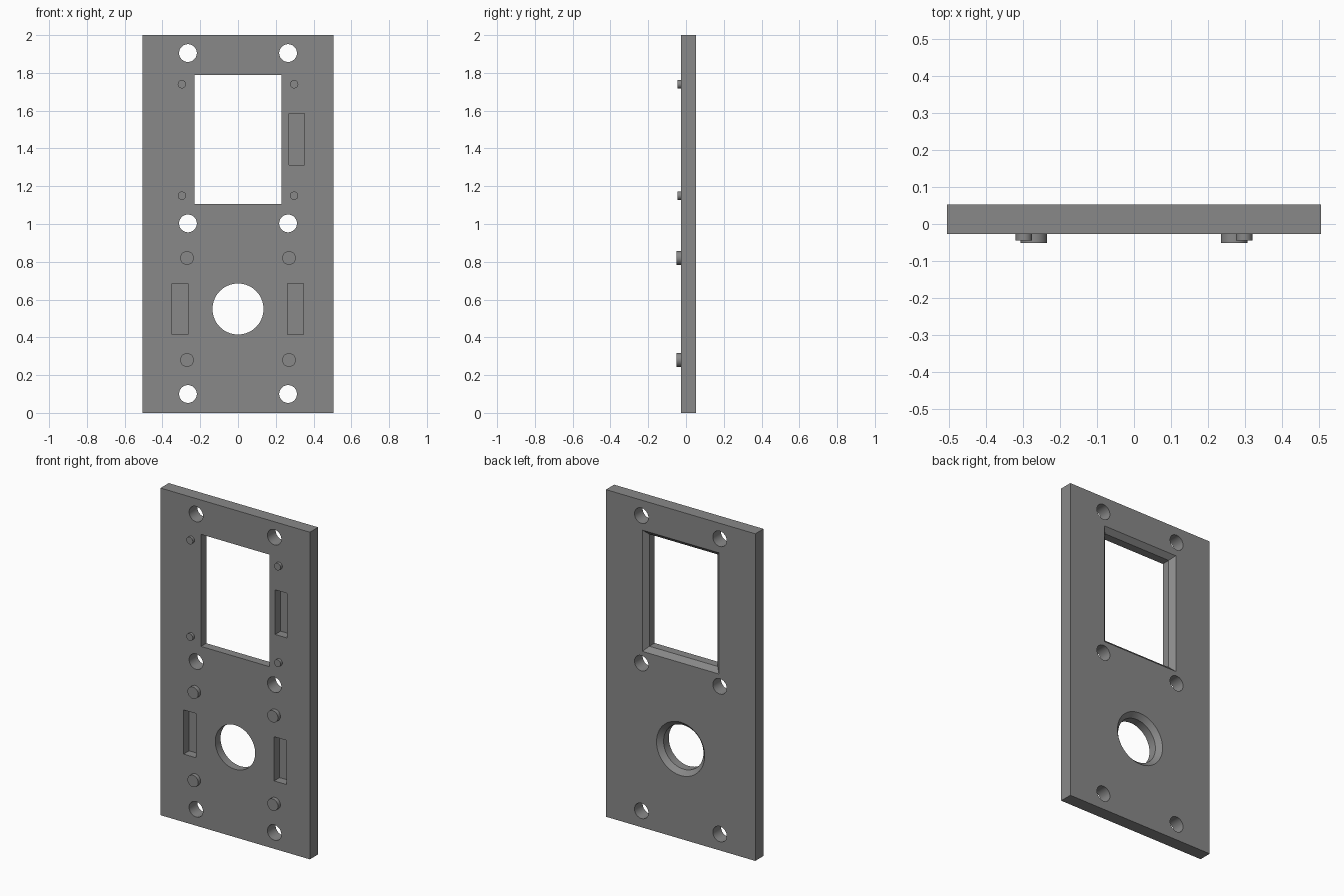
import bpy, bmesh, math
from mathutils import Matrix

if "Cube" in bpy.data.objects:
    bpy.data.objects.remove(bpy.data.objects["Cube"])

FRONT, BACK = -0.027, 0.052   # plate faces along y
BEVEL = 0.028                 # flare of the openings at the back
POCKET = 0.053                # depth of the blind slots

grey = bpy.data.materials.new("grey plastic")
grey.diffuse_color = (0.25, 0.25, 0.25, 1)
grey.use_nodes = True
grey.node_tree.nodes["Principled BSDF"].inputs["Base Color"].default_value = grey.diffuse_color


def make(name, bm):
    bmesh.ops.recalc_face_normals(bm, faces=bm.faces[:])
    mesh = bpy.data.meshes.new(name)
    bm.to_mesh(mesh)
    bm.free()
    mesh.materials.append(grey)
    ob = bpy.data.objects.new(name, mesh)
    bpy.context.collection.objects.link(ob)
    return ob


def rectangle(x0, x1, z0, z1, grow=0):
    return [(x0 - grow, z0 - grow), (x1 + grow, z0 - grow),
            (x1 + grow, z1 + grow), (x0 - grow, z1 + grow)]


def circle(x, z, r, n=48):
    return [(x + r * math.cos(2 * math.pi * i / n),
             z + r * math.sin(2 * math.pi * i / n)) for i in range(n)]


def loft(bm, sections):
    """Closed solid through (y, outline) sections."""
    rings = [[bm.verts.new((x, y, z)) for x, z in pts] for y, pts in sections]
    for a, b in zip(rings, rings[1:]):
        for i in range(len(a)):
            j = (i + 1) % len(a)
            bm.faces.new((a[i], a[j], b[j], b[i]))
    bm.faces.new(rings[0])
    bm.faces.new(rings[-1])


# Face plate
bm = bmesh.new()
loft(bm, [(FRONT, rectangle(-0.505, 0.505, 0, 2)), (BACK, rectangle(-0.505, 0.505, 0, 2))])
plate = make("face_plate", bm)

# All openings in one cutter
bm = bmesh.new()
NEAR, FAR = FRONT - 0.1, BACK + 0.02
win = (-0.231, 0.231, 1.105, 1.79)
loft(bm, [(NEAR, rectangle(*win)), (BACK - BEVEL, rectangle(*win)),
          (FAR, rectangle(*win, grow=BEVEL + 0.02))])
loft(bm, [(NEAR, circle(0, 0.55, 0.135, 64)), (BACK - BEVEL, circle(0, 0.55, 0.135, 64)),
          (FAR, circle(0, 0.55, 0.135 + BEVEL + 0.02, 64))])
for x in (-0.265, 0.265):
    for z in (0.1, 1.003, 1.905):
        loft(bm, [(NEAR, circle(x, z, 0.047)), (FAR, circle(x, z, 0.047))])
for slot in ((-0.349, -0.265, 0.415, 0.685), (0.263, 0.347, 0.415, 0.685),
             (0.27, 0.351, 1.312, 1.585)):
    loft(bm, [(NEAR, rectangle(*slot)), (FRONT + POCKET, rectangle(*slot))])
cutter = make("opening_cutter", bm)
cutter.hide_render = True
cutter.hide_set(True)

cut = plate.modifiers.new("openings", "BOOLEAN")
cut.object = cutter
cut.operation = "DIFFERENCE"
cut.solver = "EXACT"
bpy.context.view_layer.objects.active = plate
plate.select_set(True)
bpy.ops.object.modifier_apply(modifier=cut.name)
bpy.data.objects.remove(cutter)

# Locating pegs on the front
bm = bmesh.new()
for heights, x, r, tip in (((1.15, 1.74), 0.297, 0.022, -0.044),
                           ((0.28, 0.82), 0.27, 0.036, -0.051)):
    for z in heights:
        for side in (-1, 1):
            loft(bm, [(tip, circle(side * x, z, r, 32)),
                      (FRONT + 0.002, circle(side * x, z, r, 32))])
pegs = make("locating_pegs", bm)
pegs.select_set(True)
bpy.ops.object.shade_smooth_by_angle(angle=math.radians(30))
